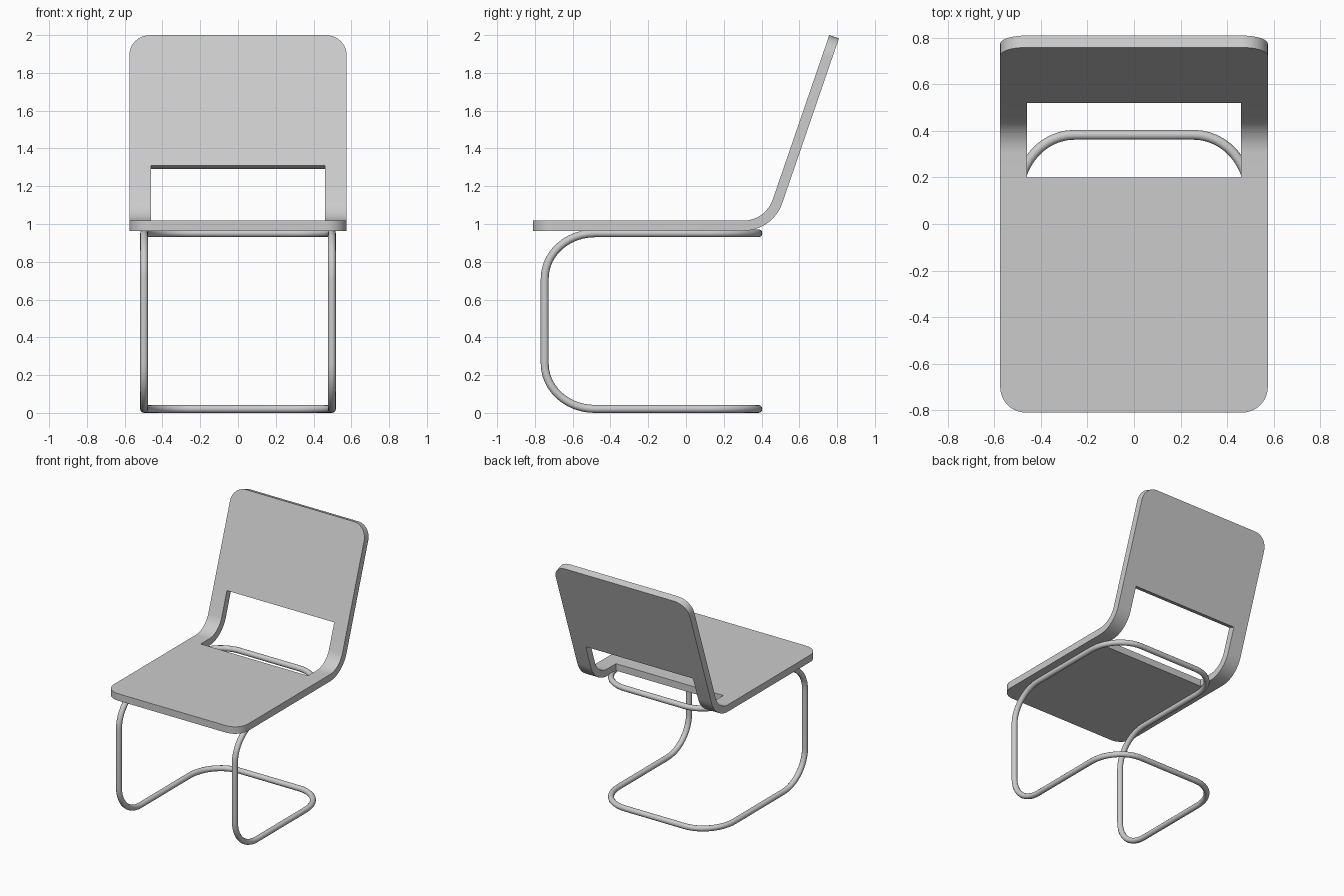
import bpy, bmesh
from math import sin, cos, tan, pi, radians
from mathutils import Vector

if "Cube" in bpy.data.objects:
    bpy.data.objects.remove(bpy.data.objects["Cube"])

HALF_W, SLOT_W, CORNER = 0.575, 0.46, 0.11
SEAT_Z, THICK = 0.991, 0.054
TUBE_R = 0.021


def smooth(obj, angle):
    bpy.ops.object.select_all(action='DESELECT')
    obj.select_set(True)
    bpy.context.view_layer.objects.active = obj
    bpy.ops.object.shade_smooth_by_angle(angle=radians(angle))


# Seat and back: one bent sheet, described by rows (y, z, half width, slot after row)
lean = radians(71)
fold = Vector((0.44, SEAT_Z))              # where seat and back centre lines meet
up = Vector((cos(lean), sin(lean)))
top = Vector((0.784, 1.991))
bend_r = 0.19
cut = bend_r * tan(lean / 2)

rows = []
N = 10
for i in range(N + 1):                     # rounded front corners
    a = i / N * pi / 2
    rows.append((-0.81 + CORNER * (1 - cos(a)), SEAT_Z, HALF_W - CORNER * (1 - sin(a)), False))
rows.append((0.20, SEAT_Z, HALF_W, True))
for i in range(N + 3):                     # bend
    a = i / (N + 2) * lean
    rows.append((fold.x - cut + bend_r * sin(a), SEAT_Z + bend_r * (1 - cos(a)), HALF_W, True))
slot_top = fold + up * ((1.30 - SEAT_Z) / up.y)
rows.append((slot_top.x, slot_top.y, HALF_W, False))
for i in range(N + 1):                     # rounded top corners
    a = i / N * pi / 2
    p = top - up * CORNER * (1 - sin(a))
    rows.append((p.x, p.y, HALF_W - CORNER * (1 - cos(a)), False))

bm = bmesh.new()
grid = [[bm.verts.new((x, y, z)) for x in (-w, -SLOT_W, SLOT_W, w)] for y, z, w, _ in rows]
for i in range(len(rows) - 1):
    for j in range(3):
        if j == 1 and rows[i][3]:
            continue
        bm.faces.new((grid[i][j], grid[i][j + 1], grid[i + 1][j + 1], grid[i + 1][j]))
bmesh.ops.delete(bm, geom=[v for v in bm.verts if not v.link_faces], context='VERTS')
mesh = bpy.data.meshes.new("seat_and_back")
bm.to_mesh(mesh)
bm.free()
seat = bpy.data.objects.new("seat_and_back", mesh)
bpy.context.collection.objects.link(seat)
mod = seat.modifiers.new("thickness", 'SOLIDIFY')
mod.thickness = THICK
mod.offset = 0
mod.use_even_offset = True
bpy.context.view_layer.objects.active = seat
seat.select_set(True)
bpy.ops.object.modifier_apply(modifier=mod.name)
smooth(seat, 30)

# Tube frame: a closed loop with eight rounded corners
X, FRONT, BACK, LOW, HIGH = 0.497, -0.748, 0.383, TUBE_R, 0.951
half = [(X, BACK, HIGH), (X, FRONT, HIGH), (X, FRONT, LOW), (X, BACK, LOW)]
corners = [Vector(c) for c in half + [(-x, y, z) for x, y, z in reversed(half)]]
path = []
for i, c in enumerate(corners):
    legs = []
    for other in (corners[i - 1], corners[(i + 1) % 8]):
        d = (other - c).normalized()
        legs.append(d * (0.265 if abs(d.y) > 0.5 else 0.24))
    for k in range(13):
        a = k / 12 * pi / 2
        path.append(c + legs[0] * (1 - sin(a)) + legs[1] * (1 - cos(a)))

curve = bpy.data.curves.new("tube_frame", 'CURVE')
curve.dimensions = '3D'
curve.bevel_depth = TUBE_R
curve.bevel_resolution = 4
spline = curve.splines.new('POLY')
spline.points.add(len(path) - 1)
for pt, p in zip(spline.points, path):
    pt.co = (*p, 1)
spline.use_cyclic_u = True
frame = bpy.data.objects.new("tube_frame", curve)
bpy.context.collection.objects.link(frame)
bpy.ops.object.select_all(action='DESELECT')
frame.select_set(True)
bpy.context.view_layer.objects.active = frame
bpy.ops.object.convert(target='MESH')
smooth(bpy.context.view_layer.objects.active, 40)
